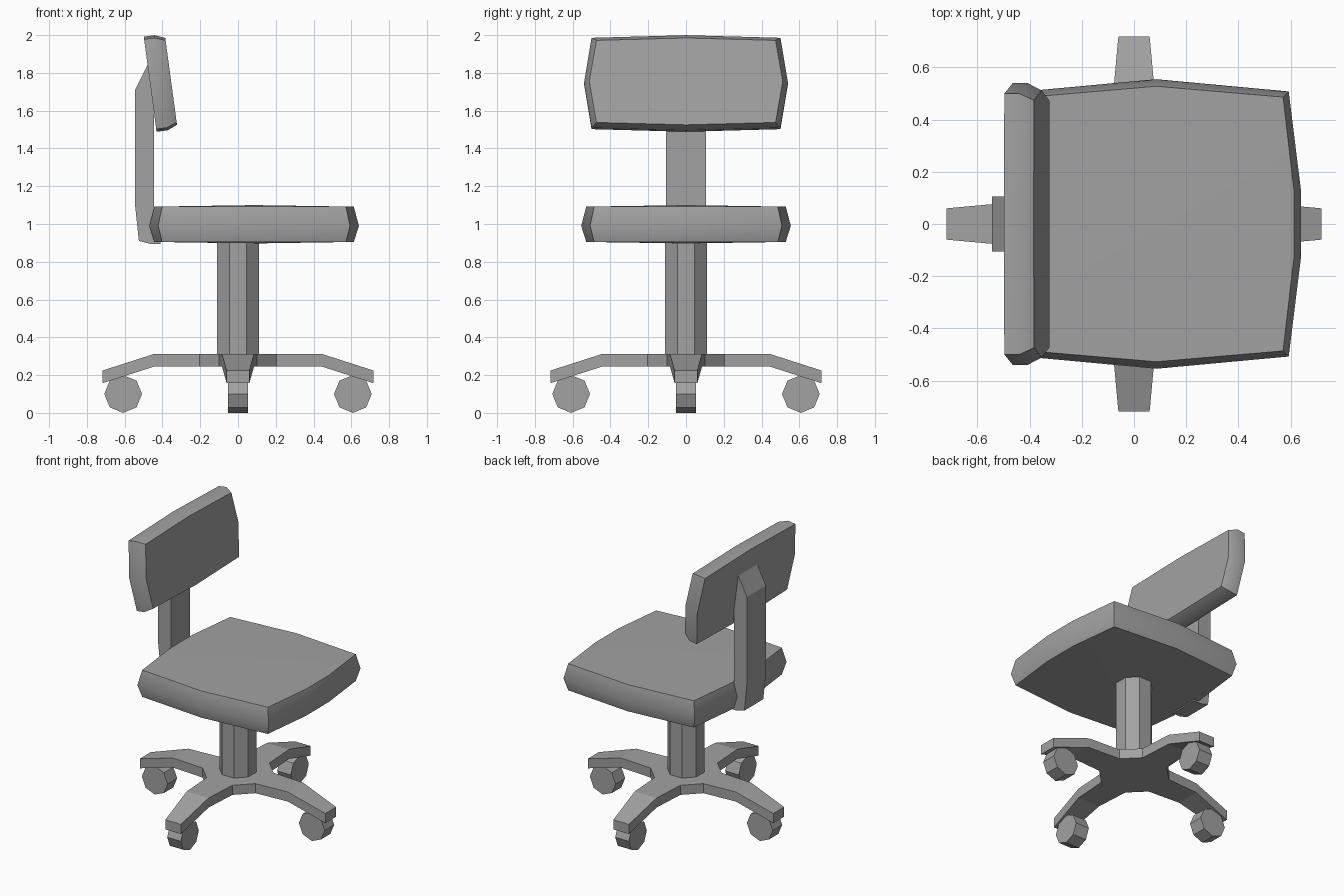
import bpy, bmesh, math
from mathutils import Matrix, Vector

cube = bpy.data.objects.get("Cube")
if cube:
    bpy.data.objects.remove(cube)

GREY = (0.36, 0.36, 0.36, 1)
grey = bpy.data.materials.new("grey")
grey.use_nodes = True
grey.diffuse_color = GREY
grey.node_tree.nodes["Principled BSDF"].inputs["Base Color"].default_value = GREY


def finish(name, bm, smooth=False):
    bmesh.ops.recalc_face_normals(bm, faces=bm.faces)
    mesh = bpy.data.meshes.new(name)
    bm.to_mesh(mesh)
    bm.free()
    mesh.materials.append(grey)
    obj = bpy.data.objects.new(name, mesh)
    bpy.context.collection.objects.link(obj)
    if smooth:
        bpy.ops.object.select_all(action="DESELECT")
        obj.select_set(True)
        bpy.context.view_layer.objects.active = obj
        bpy.ops.object.shade_smooth_by_angle(angle=math.radians(35))
    return obj


def loft(bm, rings, dome=0):
    """Skin a list of equal point rings; dome lifts the cap centres along z."""
    loops = [[bm.verts.new(p) for p in ring] for ring in rings]
    n = len(loops[0])
    for a, b in zip(loops, loops[1:]):
        for i in range(n):
            j = (i + 1) % n
            bm.faces.new((a[i], a[j], b[j], b[i]))
    caps = [bm.faces.new(loops[0]), bm.faces.new(loops[-1])]
    if dome:
        for cap, sign in zip(caps, (-1, 1)):
            poked = bmesh.ops.poke(bm, faces=[cap])
            poked["verts"][0].co.z += sign * dome


# Seat cushion: bowed square with a bulging rim
def seat_ring(inset, z):
    bow, corner, flat = 0.555 - inset, 0.508 - inset * 0.8, 0.13
    half = [(corner, -corner), (bow, -flat), (bow, flat), (corner, corner), (0, bow)]
    pts = half + [(-x, -y) for x, y in half]
    return [(x + 0.085, y, z) for x, y in pts]


bm = bmesh.new()
loft(bm, [seat_ring(0.027, 0.905), seat_ring(0, 0.99), seat_ring(0.027, 1.092)], 0.008)
finish("seat", bm, True)

# Backrest: tilted bowed panel, tapered toward its front face
TILT = math.atan(0.135)
normal = Vector((math.cos(TILT), 0, math.sin(TILT)))
up = Vector((-math.sin(TILT), 0, math.cos(TILT)))


def back_ring(depth, inset):
    pts = [(0.5, 0.24), (0, 0.254), (-0.5, 0.24), (-0.54, 0),
           (-0.5, -0.24), (0, -0.254), (0.5, -0.24), (0.54, 0)]
    s, t = 1 - inset / 0.5, 1 - inset / 0.3
    base = Vector((-0.465, 0, 1.74)) + normal * depth
    return [base + Vector((0, y * s, 0)) + up * (v * t) for y, v in pts]


bm = bmesh.new()
loft(bm, [back_ring(0, 0), back_ring(0.058, 0), back_ring(0.112, 0.026)])
finish("backrest", bm, True)

# Upright bar joining seat and backrest
bar = [(-0.41, 0.895), (-0.465, 0.895), (-0.525, 0.91), (-0.545, 1.1),
       (-0.545, 1.71), (-0.475, 1.85), (-0.445, 1.8), (-0.445, 1.1)]
bm = bmesh.new()
loft(bm, [[(x, side, z) for x, z in bar] for side in (-0.105, 0.105)])
finish("back_support", bm)

# Octagonal column
bm = bmesh.new()
bmesh.ops.create_cone(bm, cap_ends=True, segments=8, radius1=0.12, radius2=0.12, depth=0.64,
                      matrix=Matrix.Translation((0, 0, 0.6)) @ Matrix.Rotation(math.pi / 8, 4, "Z"))
finish("column", bm)

# Base hub with four drooping arms and their wheels
hub = []
for k in range(4):
    turn = Matrix.Rotation(k * math.pi / 2, 3, "Z")
    hub += [turn @ Vector((0.205, y, 0)) for y in (-0.1, 0.1)]
bm = bmesh.new()
loft(bm, [[p + Vector((0, 0, z)) for p in hub] for z in (0.245, 0.312)])
finish("base_hub", bm)

stations = [(0.205, 0.1, 0.245), (0.445, 0.085, 0.245), (0.718, 0.06, 0.157)]
for k, side in enumerate(("front", "left", "back", "right")):
    turn = Matrix.Rotation(k * math.pi / 2, 4, "Z")
    bm = bmesh.new()
    loft(bm, [[(x, -w, z), (x, w, z), (x, w, z + 0.067), (x, -w, z + 0.067)]
              for x, w, z in stations])
    bm.transform(turn)
    finish(side + "_arm", bm)

    bm = bmesh.new()
    bmesh.ops.create_cone(bm, cap_ends=True, segments=8, radius1=0.1, radius2=0.1, depth=0.105,
                          matrix=turn @ Matrix.Translation((0.608, 0, 0.1))
                          @ Matrix.Rotation(math.pi / 2, 4, "X"))
    finish(side + "_wheel", bm)
